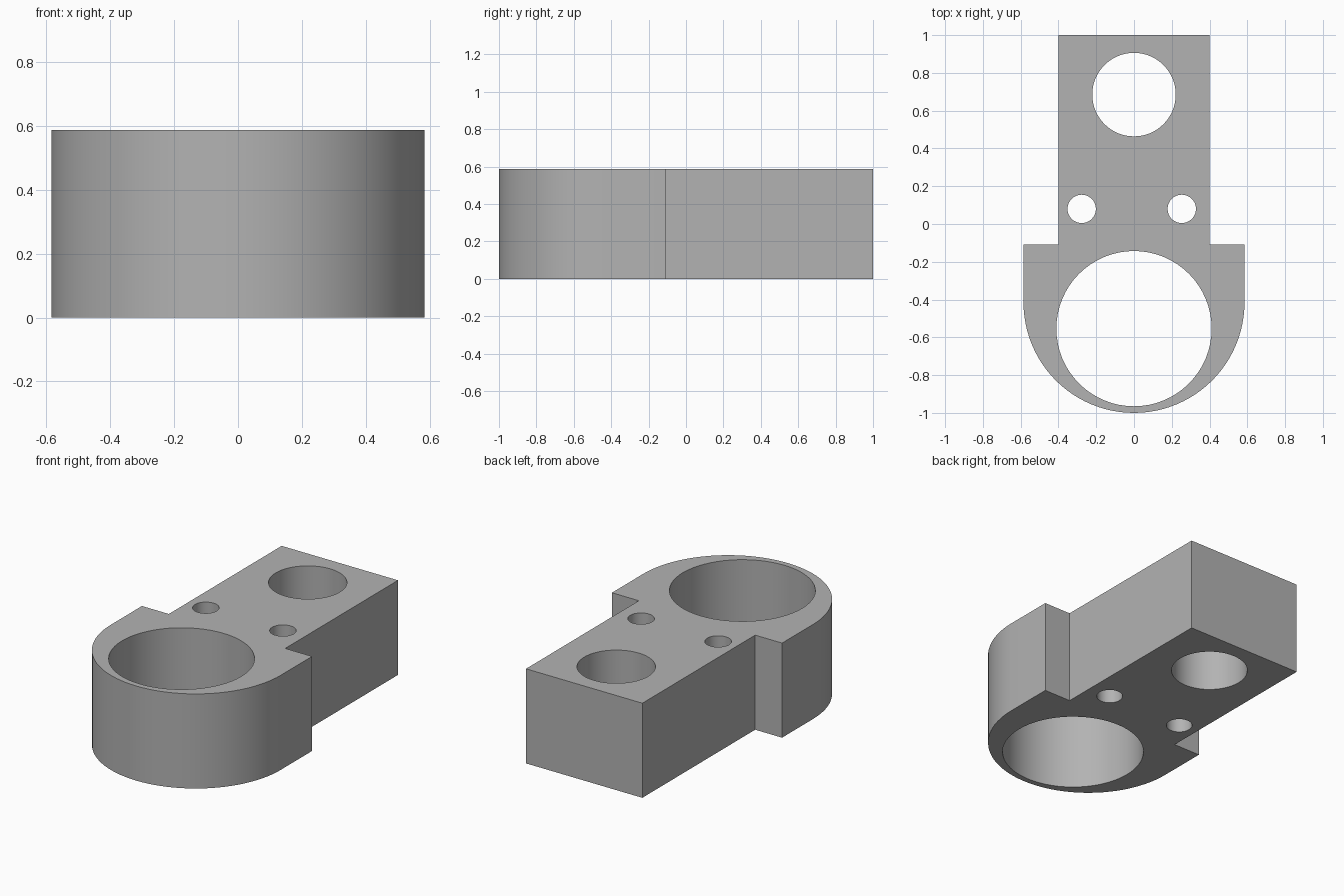
import bpy
import bmesh
from math import cos, sin, pi, radians

HEIGHT = 0.588
ARM_HALF, BACK = 0.40, 1.0
HEAD_R, HEAD_Y, SHOULDER_Y = 0.585, -0.415, -0.108
ARC_STEPS = 48

if "Cube" in bpy.data.objects:
    bpy.data.objects.remove(bpy.data.objects["Cube"], do_unlink=True)

grey = bpy.data.materials.new("plain grey")
grey.use_nodes = True
colour = (0.45, 0.45, 0.45, 1)
grey.diffuse_color = colour
grey.node_tree.nodes["Principled BSDF"].inputs["Base Color"].default_value = colour


def extrude_profile(name, points, height):
    """Solid prism standing on z = 0 from a flat outline."""
    bm = bmesh.new()
    face = bm.faces.new([bm.verts.new((x, y, 0)) for x, y in points])
    result = bmesh.ops.extrude_face_region(bm, geom=[face])
    top = [v for v in result["geom"] if isinstance(v, bmesh.types.BMVert)]
    bmesh.ops.translate(bm, verts=top, vec=(0, 0, height))
    bmesh.ops.recalc_face_normals(bm, faces=bm.faces)
    mesh = bpy.data.meshes.new(name)
    bm.to_mesh(mesh)
    bm.free()
    mesh.materials.append(grey)
    obj = bpy.data.objects.new(name, mesh)
    bpy.context.collection.objects.link(obj)
    return obj


def drill(body, name, x, y, radius):
    """Cut a round hole right through the body."""
    bpy.ops.mesh.primitive_cylinder_add(
        vertices=64, radius=radius, depth=2 * HEIGHT, location=(x, y, HEIGHT / 2))
    cutter = bpy.context.object
    cutter.name = name
    cutter.hide_render = True
    cutter.data.materials.append(grey)
    mod = body.modifiers.new(name, "BOOLEAN")
    mod.operation = "DIFFERENCE"
    mod.solver = "EXACT"
    mod.object = cutter
    bpy.context.view_layer.objects.active = body
    bpy.ops.object.modifier_apply(modifier=mod.name)
    bpy.data.objects.remove(cutter, do_unlink=True)


# Rectangular arm, square shoulders and half-round head in one outline
arc = [(HEAD_R * cos(a), HEAD_Y + HEAD_R * sin(a))
       for a in (pi + pi * i / ARC_STEPS for i in range(ARC_STEPS + 1))]
outline = ([(ARM_HALF, BACK), (-ARM_HALF, BACK),
            (-ARM_HALF, SHOULDER_Y), (-HEAD_R, SHOULDER_Y)]
           + arc + [(HEAD_R, SHOULDER_Y), (ARM_HALF, SHOULDER_Y)])
body = extrude_profile("bracket_body", outline, HEIGHT)

# Through holes
drill(body, "head_bore", 0, -0.554, 0.411)
drill(body, "arm_bore", 0, 0.685, 0.221)
drill(body, "right_bolt_hole", -0.277, 0.08, 0.075)
drill(body, "left_bolt_hole", 0.253, 0.08, 0.075)

# Smooth curved walls with crisp rims
bpy.ops.object.select_all(action="DESELECT")
body.select_set(True)
bpy.context.view_layer.objects.active = body
bpy.ops.object.shade_smooth_by_angle(angle=radians(30))
